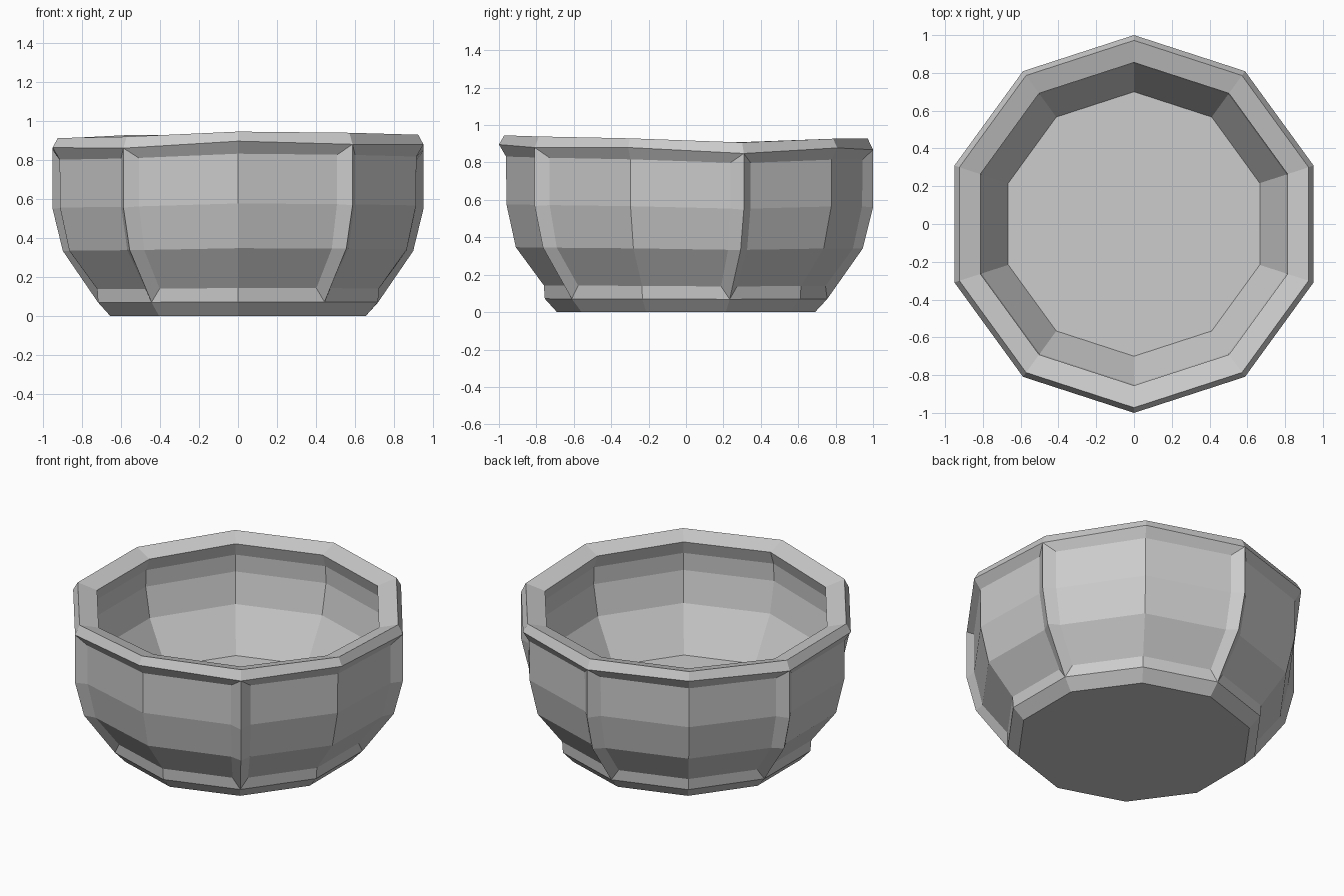
import bpy
import bmesh
from math import cos, sin, radians
from mathutils import Vector

cube = bpy.data.objects.get("Cube")
if cube:
    bpy.data.objects.remove(cube, do_unlink=True)

SIDES = 10
# Slight hand-made unevenness of the rim height, counted round from the front corner
WOBBLE = [0.018, 0.012, 0.002, -0.02, 0.0, 0.0, 0.0, -0.018, -0.015, -0.008]

bm = bmesh.new()


def point(i, r, z):
    """Position on corner i of the ten-sided bowl."""
    a = radians(-90 + 36 * i)
    return Vector((r * cos(a), r * sin(a), z + WOBBLE[i % SIDES] * min(z / 0.88, 1)))


def ring(r, z, rib_z=None):
    """Ten vertices; odd corners are ribs and may sit at their own height."""
    return [bm.verts.new(point(i, r, rib_z if rib_z and i % 2 else z))
            for i in range(SIDES)]


def bridge(lower, upper):
    for i in range(SIDES):
        j = (i + 1) % SIDES
        bm.faces.new((lower[i], lower[j], upper[j], upper[i]))


# Foot
foot_bottom = ring(0.69, 0.0)
foot_top = ring(0.755, 0.07)
bm.faces.new(foot_bottom)
bridge(foot_bottom, foot_top)

# Rim and hollow inside, as one chain of rings
rim_edge = ring(1.0, 0.878, 0.868)
inside = [(0.972, 0.927), (0.855, 0.893), (0.885, 0.81),
          (0.89, 0.70), (0.85, 0.51), (0.70, 0.25)]
previous = rim_edge
for r, z in inside:
    current = ring(r, z)
    bridge(previous, current)
    previous = current
bm.faces.new(previous)

# Ribs run from foot to rim on every other corner
rib_profile = [(0.945, 0.34), (1.0, 0.56)]
ribs = {}
for i in range(1, SIDES, 2):
    middle = [bm.verts.new(point(i, r, z)) for r, z in rib_profile]
    ribs[i] = [foot_top[i], *middle, rim_edge[i]]

# Sunken panels, each folded at its middle corner and bevelled to the ribs
panel_profile = [(0.76, 0.14), (0.91, 0.34), (0.96, 0.565), (0.962, 0.815)]
INSET = 0.1
for c in range(0, SIDES, 2):
    centre = [bm.verts.new(point(c, r, z)) for r, z in panel_profile]
    for step in (-1, 1):
        n = (c + step) % SIDES
        rib = ribs[n]
        side = [bm.verts.new(point(n, r, z).lerp(point(c, r, z), INSET))
                for r, z in panel_profile]
        for k in range(3):
            bm.faces.new((centre[k], side[k], side[k + 1], centre[k + 1]))
            bm.faces.new((side[k], rib[k], rib[k + 1], side[k + 1]))
        bm.faces.new((foot_top[c], foot_top[n], side[0], centre[0]))
        bm.faces.new((centre[3], side[3], rim_edge[n], rim_edge[c]))

bmesh.ops.recalc_face_normals(bm, faces=bm.faces)

mesh = bpy.data.meshes.new("bowl")
bm.to_mesh(mesh)
bm.free()

# Plain grey material
grey = bpy.data.materials.new("stone_grey")
grey.use_nodes = True
colour = (0.6, 0.6, 0.6, 1)
grey.diffuse_color = colour
grey.node_tree.nodes["Principled BSDF"].inputs["Base Color"].default_value = colour
mesh.materials.append(grey)

bowl = bpy.data.objects.new("bowl", mesh)
bpy.context.collection.objects.link(bowl)
